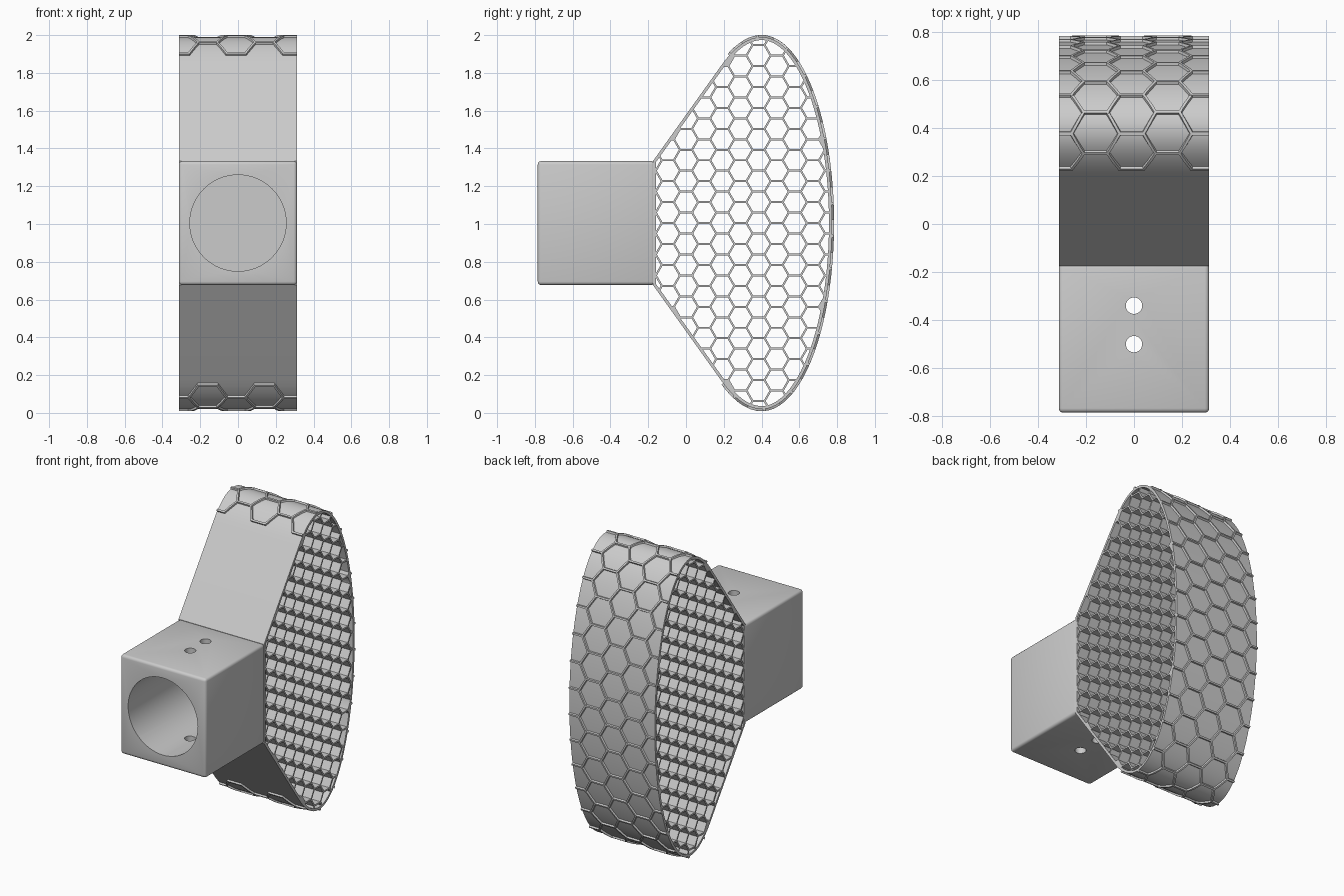
import bpy, bmesh, math
from mathutils import Vector

if "Cube" in bpy.data.objects:
    bpy.data.objects.remove(bpy.data.objects["Cube"])

HALF_W = 0.313          # half width of everything along x
MID_Z = 1.005           # mirror height of the whole part


def smooth(obj, angle=30):
    bpy.ops.object.select_all(action='DESELECT')
    obj.select_set(True)
    bpy.context.view_layer.objects.active = obj
    bpy.ops.object.shade_smooth_by_angle(angle=math.radians(angle))


def hexagon(cx, cy, r):
    return [Vector((cx + r * math.cos(math.radians(60 * k)),
                    cy + r * math.sin(math.radians(60 * k)))) for k in range(6)]


def hex_centres(r, u0, u1, v0, v1):
    """Centres of a flat-topped honeycomb with cell radius r."""
    pitch = math.sqrt(3) * r
    for i in range(math.floor(u0 / (1.5 * r)) - 1, math.ceil(u1 / (1.5 * r)) + 2):
        for j in range(math.floor(v0 / pitch) - 1, math.ceil(v1 / pitch) + 2):
            yield 1.5 * r * i, pitch * (j + 0.5 * (i % 2))


# Side profile (y, z - MID_Z): straight flank, rounded shoulder, elliptical back
A, B, C = Vector((0.18, 0.825)), Vector((0.29, 0.985)), Vector((0.40, 0.985))
shoulder = [A * (1 - t) ** 2 + B * 2 * t * (1 - t) + C * t * t
            for t in [k / 8 for k in range(8)]]
back = [Vector((0.40 + 0.373 * math.sin(a), 0.985 * math.cos(a)))
        for a in [math.pi * k / 64 for k in range(65)]]
arc = shoulder + back + [Vector((p.x, -p.y)) for p in reversed(shoulder)]
profile = [Vector((-0.175, 0.328))] + arc + [Vector((-0.175, -0.328))]


def clip_inside(poly, inset):
    """Clip a polygon to the profile moved inwards by the skin thickness."""
    for a, b in zip(profile, profile[1:] + profile[:1]):
        d = (b - a).normalized()
        n = Vector((d.y, -d.x))
        out = []
        for p, q in zip(poly, poly[1:] + poly[:1]):
            dp, dq = (p - a).dot(n) - inset, (q - a).dot(n) - inset
            if dp >= 0:
                out.append(p)
            if dp * dq < 0:
                out.append(p.lerp(q, dp / (dp - dq)))
        poly = out
        if len(poly) < 3:
            return []
    return poly


def area(poly):
    return abs(sum(p.x * q.y - q.x * p.y for p, q in zip(poly, poly[1:] + poly[:1]))) / 2


# Honeycomb core with its outer skin: one filled outline with hexagonal holes
loops = [profile]
CELL = 0.064
for u, v in hex_centres(CELL, -0.2, 0.8, -1, 1):
    cell = clip_inside(hexagon(u, v, CELL - 0.006), 0.016)
    if cell and area(cell) > 0.0004:
        loops.append(cell)
curve = bpy.data.curves.new("honeycomb_body", 'CURVE')
curve.dimensions = '2D'
curve.fill_mode = 'BOTH'
curve.extrude = HALF_W
for loop in loops:
    sp = curve.splines.new('POLY')
    sp.points.add(len(loop) - 1)
    for pt, p in zip(sp.points, loop):
        pt.co = (p.x, p.y, 0, 1)
    sp.use_cyclic_u = True
body = bpy.data.objects.new("honeycomb_body", curve)
bpy.context.collection.objects.link(body)
body.rotation_euler = (math.pi / 2, 0, math.pi / 2)
body.location.z = MID_Z
body.select_set(True)
bpy.context.view_layer.objects.active = body
bpy.ops.object.convert(target='MESH')
smooth(bpy.context.object)

# Raised hexagonal ribs wrapped around the curved back
lengths = [0.0]
for a, b in zip(arc, arc[1:]):
    lengths.append(lengths[-1] + (b - a).length)
TOTAL = lengths[-1]


def on_arc(x, s, h):
    """Point at width x and arc length s, lifted h off the skin."""
    k = 0
    while k < len(arc) - 2 and lengths[k + 1] < s:
        k += 1
    d = (arc[k + 1] - arc[k]).normalized()
    p = arc[k] + d * (s - lengths[k]) + Vector((-d.y, d.x)) * h
    return Vector((x, p.x, p.y + MID_Z))


bm = bmesh.new()
RIB, RIB_H, R = 0.009, 0.011, 0.1
done = set()
for u, v in hex_centres(R, -0.4, 0.4, 0, TOTAL):
    ring = hexagon(u - 0.01, v, R)
    for a, b in zip(ring, ring[1:] + ring[:1]):
        mid = (a + b) / 2
        key = (round(mid.x, 3), round(mid.y, 3))
        if key in done or min(a.y, b.y) < 0.03 or max(a.y, b.y) > TOTAL - 0.03:
            continue
        done.add(key)
        d = (b - a).normalized()
        n = Vector((-d.y, d.x)) * RIB
        a, b = a - d * 0.004, b + d * 0.004
        # trim the rib at both side faces
        ts = [0.0, 1.0]
        if abs(b.x - a.x) > 1e-6:
            t0, t1 = sorted(((-HALF_W - a.x) / (b.x - a.x), (HALF_W - a.x) / (b.x - a.x)))
            ts = [max(0.0, t0), min(1.0, t1)]
        if ts[1] - ts[0] < 0.02 or abs(a.lerp(b, sum(ts) / 2).x) > HALF_W:
            continue
        sections = []
        for k in range(5):
            c = a.lerp(b, ts[0] + (ts[1] - ts[0]) * k / 4)
            sections.append([bm.verts.new(on_arc(max(-HALF_W, min(HALF_W, c.x + n.x * f)), c.y + n.y * f, h))
                             for f, h in ((-1, -0.004), (-0.6, RIB_H), (0.6, RIB_H), (1, -0.004))])
        for s, t in zip(sections, sections[1:]):
            for k in range(4):
                bm.faces.new((s[k], s[(k + 1) % 4], t[(k + 1) % 4], t[k]))
        bm.faces.new(sections[0])
        bm.faces.new(sections[-1])
bmesh.ops.recalc_face_normals(bm, faces=bm.faces)
mesh = bpy.data.meshes.new("back_ribs")
bm.to_mesh(mesh)
bm.free()
ribs = bpy.data.objects.new("back_ribs", mesh)
bpy.context.collection.objects.link(ribs)
smooth(ribs)

# Square socket block with rounded edges
bpy.ops.mesh.primitive_cube_add(size=1, location=(0, -0.475, MID_Z))
block = bpy.context.object
block.name = "socket_block"
block.scale = (2 * HALF_W, 0.62, 0.656)
bpy.ops.object.transform_apply(location=False, rotation=False, scale=True)
bev = block.modifiers.new("rounded_edges", 'BEVEL')
bev.width, bev.segments = 0.018, 3


def cut(name, radius, depth, loc, rot=(0, 0, 0)):
    bpy.ops.mesh.primitive_cylinder_add(vertices=64, radius=radius, depth=depth,
                                        location=loc, rotation=rot)
    cutter = bpy.context.object
    cutter.name = name
    cutter.hide_render = True
    cutter.display_type = 'WIRE'
    m = block.modifiers.new(name, 'BOOLEAN')
    m.operation, m.solver, m.object = 'DIFFERENCE', 'EXACT', cutter
    return cutter


# Round bore from the front and two vertical screw holes
cutters = [cut("bore_cutter", 0.255, 0.7, (0, -0.55, MID_Z), (math.pi / 2, 0, 0))]
for y in (-0.34, -0.50):
    cutters.append(cut("screw_hole_cutter", 0.034, 1.0, (0, y, MID_Z)))
bpy.context.view_layer.objects.active = block
for m in list(block.modifiers):
    bpy.ops.object.modifier_apply(modifier=m.name)
for c in cutters:
    bpy.data.objects.remove(c)
smooth(block)
